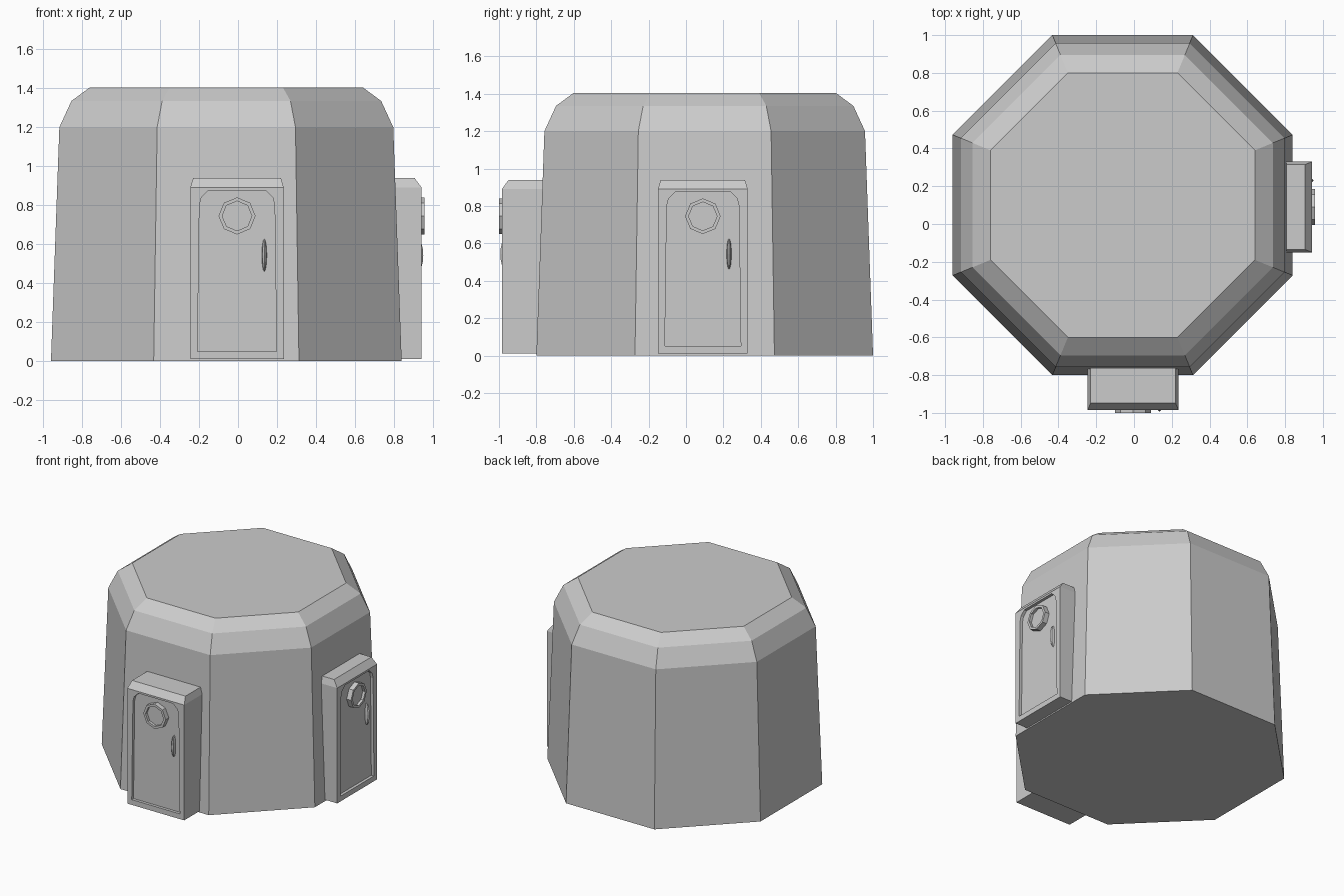
import bpy, bmesh
from math import pi, cos, sin
from mathutils import Matrix, Vector

if "Cube" in bpy.data.objects:
    bpy.data.objects.remove(bpy.data.objects["Cube"])


def loft(name, rings, matrix=Matrix()):
    """Skin a stack of equal-length point loops and cap both ends."""
    bm = bmesh.new()
    loops = [[bm.verts.new(p) for p in ring] for ring in rings]
    n = len(loops[0])
    for a, b in zip(loops, loops[1:]):
        for i in range(n):
            j = (i + 1) % n
            bm.faces.new((a[i], a[j], b[j], b[i]))
    bm.faces.new(loops[0][::-1])
    bm.faces.new(loops[-1])
    bmesh.ops.recalc_face_normals(bm, faces=bm.faces[:])
    mesh = bpy.data.meshes.new(name)
    bm.to_mesh(mesh)
    bm.free()
    obj = bpy.data.objects.new(name, mesh)
    bpy.context.collection.objects.link(obj)
    obj.matrix_world = matrix
    return obj


def octagon(r, turn=0.0):
    return [(r * cos(turn + i * pi / 4), r * sin(turn + i * pi / 4)) for i in range(8)]


def rect(hw, y0, y1, z):
    return [(-hw, y0, z), (hw, y0, z), (hw, y1, z), (-hw, y1, z)]


# Eight-sided hut body: (apothem, height) profile
profile = [(0.90, 0), (0.857, 1.2), (0.795, 1.335), (0.70, 1.405)]
loft("hut_body",
     [[(x - 0.06, y + 0.10, z) for x, y in octagon(a / cos(pi / 8), pi / 8)]
      for a, z in profile])

FLOOR = 0.022  # depth of the door panel behind the frame front


def doorway(side, location, angle):
    m = Matrix.Translation(Vector(location)) @ Matrix.Rotation(angle, 4, 'Z')

    # Porch block with sloped top edges
    frame = loft(side + "_door_frame",
                 [rect(0.24, 0, 0.26, 0.01), rect(0.24, 0, 0.26, 0.89),
                  rect(0.225, 0.037, 0.26, 0.94)], m)

    # Recessed door panel with clipped top corners
    half = [(0.203, 0.05), (0.193, 0.80), (0.183, 0.84), (0.147, 0.876)]
    outline = half + [(-x, z) for x, z in reversed(half)]
    cutter = loft(side + "_door_recess_cutter",
                  [[(x, y, z) for x, z in outline] for y in (-0.05, FLOOR)], m)
    cutter.hide_render = True
    cutter.hide_viewport = True
    cut = frame.modifiers.new("recess", 'BOOLEAN')
    cut.operation = 'DIFFERENCE'
    cut.solver = 'EXACT'
    cut.object = cutter

    # Porthole: raised ring with sunken glass
    steps = [(0.095, FLOOR + 0.01), (0.095, -0.015), (0.076, -0.015), (0.076, 0.005)]
    loft(side + "_porthole",
         [[(x, y, z + 0.745) for x, z in octagon(r, 0)] for r, y in steps], m)

    # Slim handle, pointed at both ends
    bm = bmesh.new()
    bmesh.ops.create_uvsphere(bm, u_segments=8, v_segments=8, radius=1)
    mesh = bpy.data.meshes.new(side + "_handle")
    bm.to_mesh(mesh)
    bm.free()
    handle = bpy.data.objects.new(side + "_handle", mesh)
    bpy.context.collection.objects.link(handle)
    handle.matrix_world = (m @ Matrix.Translation((0.14, FLOOR, 0.543))
                           @ Matrix.Diagonal((0.013, 0.03, 0.083, 1)))


doorway("front", (-0.005, -0.985, 0), 0)
doorway("right", (0.943, 0.09, 0), pi / 2)
